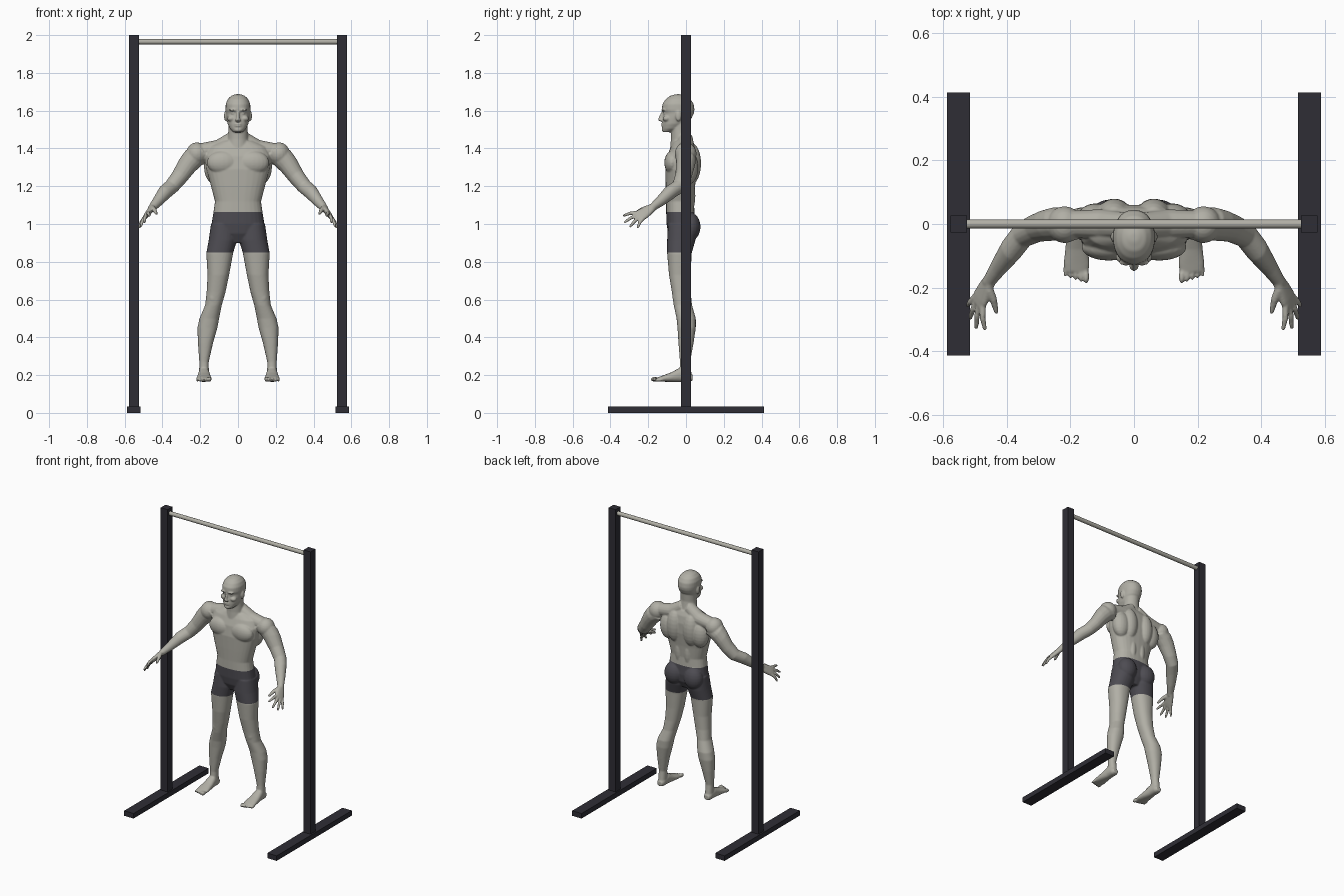
import bpy
import bmesh
from math import cos, sin, pi
from mathutils import Vector, Matrix

default_cube = bpy.data.objects.get("Cube")
if default_cube:
    bpy.data.objects.remove(default_cube, do_unlink=True)

X, Y, Z = Vector((1, 0, 0)), Vector((0, 1, 0)), Vector((0, 0, 1))


def make_material(name, red, green, blue):
    material = bpy.data.materials.new(name)
    material.use_nodes = True
    color = (red, green, blue, 1)
    material.diffuse_color = color
    material.node_tree.nodes["Principled BSDF"].inputs["Base Color"].default_value = color
    return material


skin = make_material("warm grey skin", .44, .43, .38)
cloth = make_material("dark grey cloth", .075, .072, .085)
frame_paint = make_material("dark frame paint", .028, .027, .036)
bar_metal = make_material("pale bar metal", .44, .43, .38)


def make_object(name, bm, *materials):
    mesh = bpy.data.meshes.new(name)
    bmesh.ops.recalc_face_normals(bm, faces=bm.faces)
    bm.to_mesh(mesh)
    bm.free()
    for material in materials:
        mesh.materials.append(material)
    obj = bpy.data.objects.new(name, mesh)
    bpy.context.collection.objects.link(obj)
    return obj


def box(name, center, size, material):
    bm = bmesh.new()
    bmesh.ops.create_cube(bm, size=1, matrix=Matrix.Translation(center) @ Matrix.Diagonal((*size, 1)))
    return make_object(name, bm, material)


def blob(bm, center, radii):
    """Ellipsoid muscle or feature."""
    matrix = Matrix.Translation(center) @ Matrix.Diagonal((*radii, 1))
    bmesh.ops.create_uvsphere(bm, u_segments=20, v_segments=12, radius=1, matrix=matrix)


def loft(bm, rings, u=X, v=Y, power=2.0, sides=28):
    """Closed skin over rings given as (center, half size on u, half size on v)."""
    def curve(value):
        return abs(value) ** (2 / power) * (1 if value >= 0 else -1)

    loops = []
    for center, half_u, half_v in rings:
        angles = [2 * pi * i / sides for i in range(sides)]
        loops.append([bm.verts.new(Vector(center) + u * (half_u * curve(cos(a)))
                                   + v * (half_v * curve(sin(a)))) for a in angles])
    for low, high in zip(loops, loops[1:]):
        for i in range(sides):
            j = (i + 1) % sides
            bm.faces.new((low[i], low[j], high[j], high[i]))
    bm.faces.new(loops[0][::-1])
    bm.faces.new(loops[-1])


def column(bm, rows, power=2.0):
    """Upright loft from rows of (x, z, half width, front y, back y)."""
    loft(bm, [((x, (front + back) / 2, z), half, (back - front) / 2)
              for x, z, half, front, back in rows], power=power)


def tube(bm, points, radii):
    """Round limb: every ring faces along its own stretch of the path."""
    path = [Vector(p) for p in points]
    direction = (path[-1] - path[0]).normalized()
    u = direction.cross(Y if abs(direction.y) < .8 else X).normalized()
    loft(bm, [(p, r, r) for p, r in zip(path, radii)], u, direction.cross(u), sides=16)
    blob(bm, path[-1], [radii[-1]] * 3)


body = bmesh.new()

# Left leg: thigh, knee, calf, ankle
column(body, [
    (.075, 1.0, .068, -.095, .06), (.08, .915, .075, -.1, .05),
    (.097, .845, .071, -.1, .03), (.104, .73, .057, -.09, .025),
    (.116, .64, .05, -.075, .025), (.13, .57, .044, -.065, .032),
    (.152, .5, .052, -.05, .052), (.162, .45, .053, -.045, .052),
    (.172, .37, .04, -.04, .04), (.18, .27, .025, -.032, .022),
    (.18, .2, .026, -.035, .03)], power=2.2)
blob(body, (.075, .022, .985), (.066, .055, .075))
blob(body, (.13, -.045, .61), (.03, .026, .04))

# Left foot and toes
loft(body, [((.18, .034, .186), .018, .016), ((.18, .015, .192), .027, .028),
            ((.18, -.03, .202), .03, .038), ((.18, -.08, .189), .036, .025),
            ((.18, -.125, .181), .041, .016), ((.18, -.15, .177), .037, .011)], v=Z, power=2.3)
for i in range(5):
    size = .013 - .0012 * i
    blob(body, (.15 + .0165 * i, -.165 + .005 * i, .165 + size), (size * .75, .023, size))

# Left arm from shoulder to wrist
tube(body, [(.2, 0, 1.37), (.235, 0, 1.35), (.27, -.005, 1.31), (.31, -.015, 1.25),
            (.35, -.035, 1.2), (.385, -.08, 1.17), (.425, -.135, 1.12), (.455, -.18, 1.085)],
     [.057, .058, .053, .045, .04, .039, .029, .021])
blob(body, (.218, -.002, 1.372), (.056, .058, .06))

# Left palm, fingers and thumb
across = Vector((.5, .55, -.67)).normalized()
along = Vector((.035, -.07, -.045)).normalized()
across = (across - along * across.dot(along)).normalized()
wrist = Vector((.455, -.18, 1.085))
loft(body, [(wrist + along * step, width, thick) for step, width, thick in
            ((-.01, .02, .018), (.03, .03, .016), (.065, .035, .014), (.09, .033, .011))],
     across, along.cross(across), power=2.4)
tips = [(.468, -.328, 1.045), (.495, -.324, 1.01), (.514, -.295, .988), (.522, -.255, .982)]
for i, tip in enumerate(tips):
    knuckle = wrist + along * .08 + across * (.0165 * (i - 1.5))
    middle = knuckle.lerp(Vector(tip), .5) + Vector((.004, -.003, .004))
    tube(body, [knuckle, middle, tip], [.0105, .0095, .007])
tube(body, [wrist + along * .02 - across * .015, (.442, -.235, 1.075), (.432, -.275, 1.055)],
     [.015, .012, .008])

# Left half of the trunk muscles
tube(body, [(.02, -.005, 1.455), (.1, .0, 1.4), (.2, 0, 1.385)], [.04, .047, .042])
blob(body, (.08, -.073, 1.325), (.085, .042, .062))
blob(body, (.062, .028, 1.32), (.055, .052, .11))
blob(body, (.12, .015, 1.3), (.06, .05, .09))
blob(body, (.035, .012, 1.15), (.03, .038, .1))

# Left half of the face: brow, eye, cheek, ear
blob(body, (.025, -.12, 1.603), (.024, .011, .007))
blob(body, (.026, -.109, 1.586), (.012, .011, .007))
blob(body, (.036, -.103, 1.558), (.022, .02, .016))
blob(body, (.066, -.04, 1.572), (.008, .016, .028))
blob(body, (.008, -.132, 1.55), (.008, .011, .007))

# Mirror everything so far to the right side
copy = bmesh.ops.duplicate(body, geom=body.verts[:] + body.edges[:] + body.faces[:])["geom"]
for item in copy:
    if isinstance(item, bmesh.types.BMVert):
        item.co.x *= -1
bmesh.ops.reverse_faces(body, faces=[f for f in copy if isinstance(f, bmesh.types.BMFace)])

# Trunk
column(body, [
    (0, .9, .045, -.07, .02), (0, .95, .125, -.095, .045), (0, 1.0, .14, -.103, .05),
    (0, 1.063, .13, -.105, .045), (0, 1.12, .122, -.105, .042), (0, 1.2, .143, -.108, .048),
    (0, 1.29, .168, -.11, .06), (0, 1.36, .175, -.1, .06), (0, 1.41, .15, -.08, .05),
    (0, 1.44, .085, -.065, .035)], power=2.4)

# Neck and head
column(body, [(0, 1.39, .07, -.085, .045), (0, 1.45, .055, -.08, .028),
              (0, 1.5, .051, -.08, .02), (0, 1.57, .05, -.08, .025)])
column(body, [
    (0, 1.486, .024, -.122, -.08), (0, 1.505, .043, -.126, -.03), (0, 1.53, .055, -.126, 0),
    (0, 1.56, .061, -.124, .03), (0, 1.587, .064, -.119, .042), (0, 1.605, .066, -.128, .045),
    (0, 1.635, .065, -.125, .041), (0, 1.66, .055, -.108, .025), (0, 1.678, .037, -.085, 0),
    (0, 1.687, .014, -.055, -.028)], power=2.2)

# Nose, lips and chin
loft(body, [((0, -.118, 1.6), .007, .009), ((0, -.13, 1.57), .008, .012),
            ((0, -.136, 1.552), .01, .014), ((0, -.13, 1.544), .008, .01)])
for height in (1.529, 1.52):
    blob(body, (0, -.122, height), (.02, .011, .005))
blob(body, (0, -.116, 1.499), (.022, .014, .012))

# Fuse the parts into one smooth skin
figure = make_object("athlete_body", body, skin, cloth)
remesh = figure.modifiers.new("fuse", "REMESH")
remesh.mode = "VOXEL"
remesh.voxel_size = .0042
relax = figure.modifiers.new("relax", "SMOOTH")
relax.factor = .5
relax.iterations = 7
fused = bpy.data.meshes.new_from_object(figure.evaluated_get(bpy.context.evaluated_depsgraph_get()))
figure.modifiers.clear()
figure.data = fused

# Shorts: cut the waist and hem, then colour the band between them
waist, hem = 1.063, .848
bm = bmesh.new()
bm.from_mesh(fused)
for height in (waist, hem):
    bmesh.ops.bisect_plane(bm, geom=bm.verts[:] + bm.edges[:] + bm.faces[:],
                           plane_co=(0, 0, height), plane_no=Z)
for face in bm.faces:
    center = face.calc_center_median()
    face.smooth = True
    face.material_index = int(hem < center.z < waist and abs(center.x) < .25)
bm.to_mesh(fused)
bm.free()

# Frame: posts, floor beams and the bar
for side, sign in (("left", 1), ("right", -1)):
    box(side + "_post", (.55 * sign, 0, 1.01), (.053, .053, 1.98), frame_paint)
    box(side + "_floor_beam", (.551 * sign, 0, .0175), (.072, .826, .035), frame_paint)
bar = bmesh.new()
bmesh.ops.create_cone(bar, cap_ends=True, segments=24, radius1=.014, radius2=.014, depth=1.05,
                      matrix=Matrix.Translation((0, 0, 1.965)) @ Matrix.Rotation(pi / 2, 4, "Y"))
bar_object = make_object("pull_up_bar", bar, bar_metal)
bpy.context.view_layer.objects.active = bar_object
bar_object.select_set(True)
bpy.ops.object.shade_smooth_by_angle()
